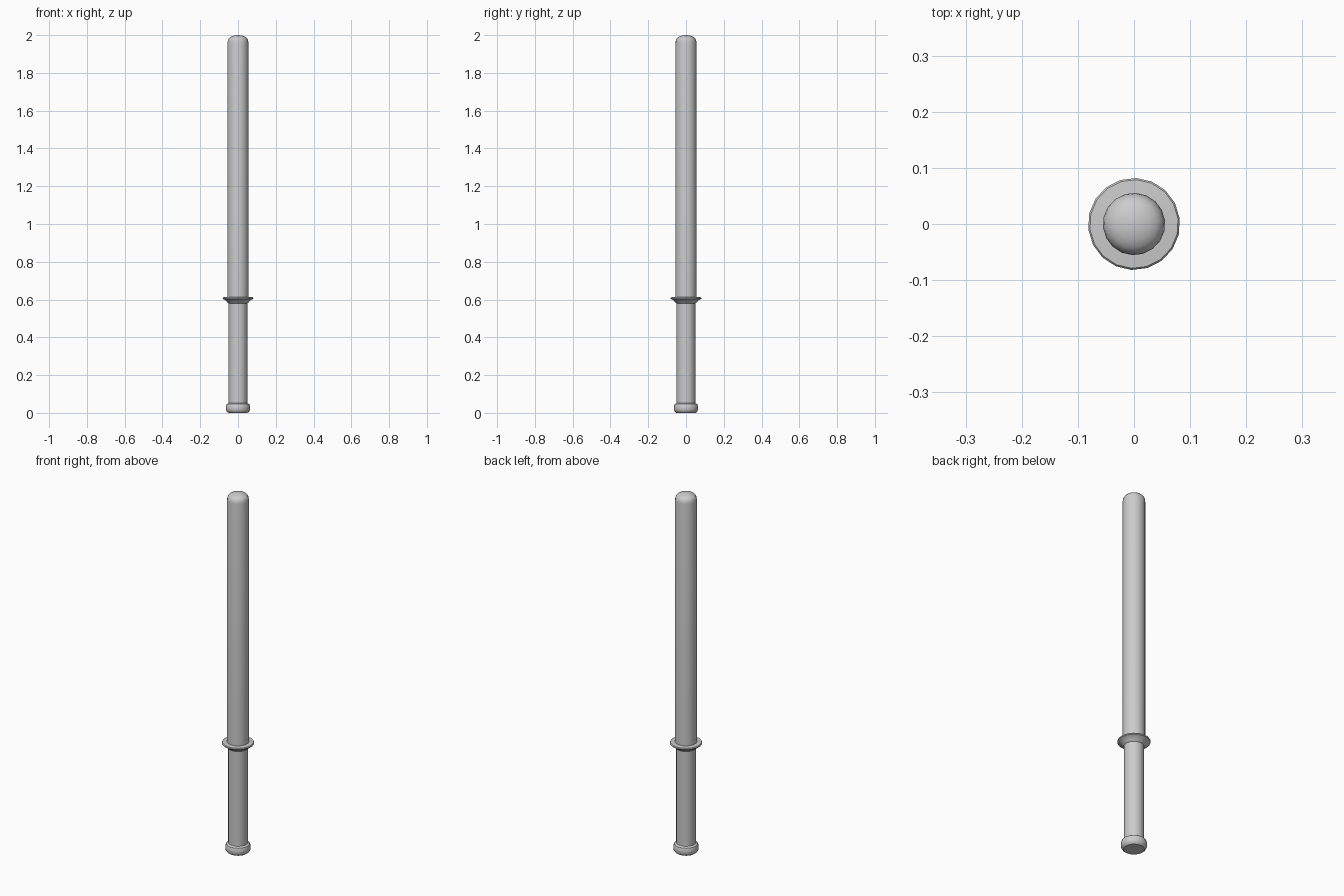
import bpy, bmesh, math

if "Cube" in bpy.data.objects:
    bpy.data.objects.remove(bpy.data.objects["Cube"])


def lathe(name, profile, sides=18, phase=0.12):
    """Revolve (radius, z) points about z; radius 0 makes a pole."""
    bm = bmesh.new()
    rings = []
    for r, z in profile:
        if r == 0:
            rings.append([bm.verts.new((0, 0, z))] * sides)
        else:
            angles = [phase + 2 * math.pi * i / sides for i in range(sides)]
            rings.append([bm.verts.new((r * math.cos(a), r * math.sin(a), z)) for a in angles])
    for a, b in zip(rings, rings[1:]):
        for i in range(sides):
            j = (i + 1) % sides
            bm.faces.new(list(dict.fromkeys((a[i], a[j], b[j], b[i]))))
    bmesh.ops.recalc_face_normals(bm, faces=bm.faces)
    mesh = bpy.data.meshes.new(name)
    bm.to_mesh(mesh)
    bm.free()
    obj = bpy.data.objects.new(name, mesh)
    bpy.context.collection.objects.link(obj)
    bpy.ops.object.select_all(action='DESELECT')
    obj.select_set(True)
    bpy.context.view_layer.objects.active = obj
    bpy.ops.object.shade_smooth_by_angle(angle=math.radians(35))
    return obj


# Rounded end knob
lathe("pommel", [(0, 0), (0.051, 0), (0.059, 0.006), (0.064, 0.016), (0.064, 0.034),
                 (0.06, 0.046), (0.05, 0.052)])
# Slimmer handle
lathe("grip", [(0.05, 0.05), (0.05, 0.585)])
# Flared thin disc between handle and shaft
lathe("guard", [(0.05, 0.58), (0.058, 0.586), (0.066, 0.596), (0.081, 0.603),
                (0.082, 0.608), (0.079, 0.612), (0.055, 0.614)])
# Long shaft with domed tip
lathe("shaft", [(0.0555, 0.612), (0.0555, 1.96), (0.054, 1.971), (0.05, 1.981),
                (0.042, 1.989), (0.03, 1.995), (0.015, 1.999), (0, 2.0)])
